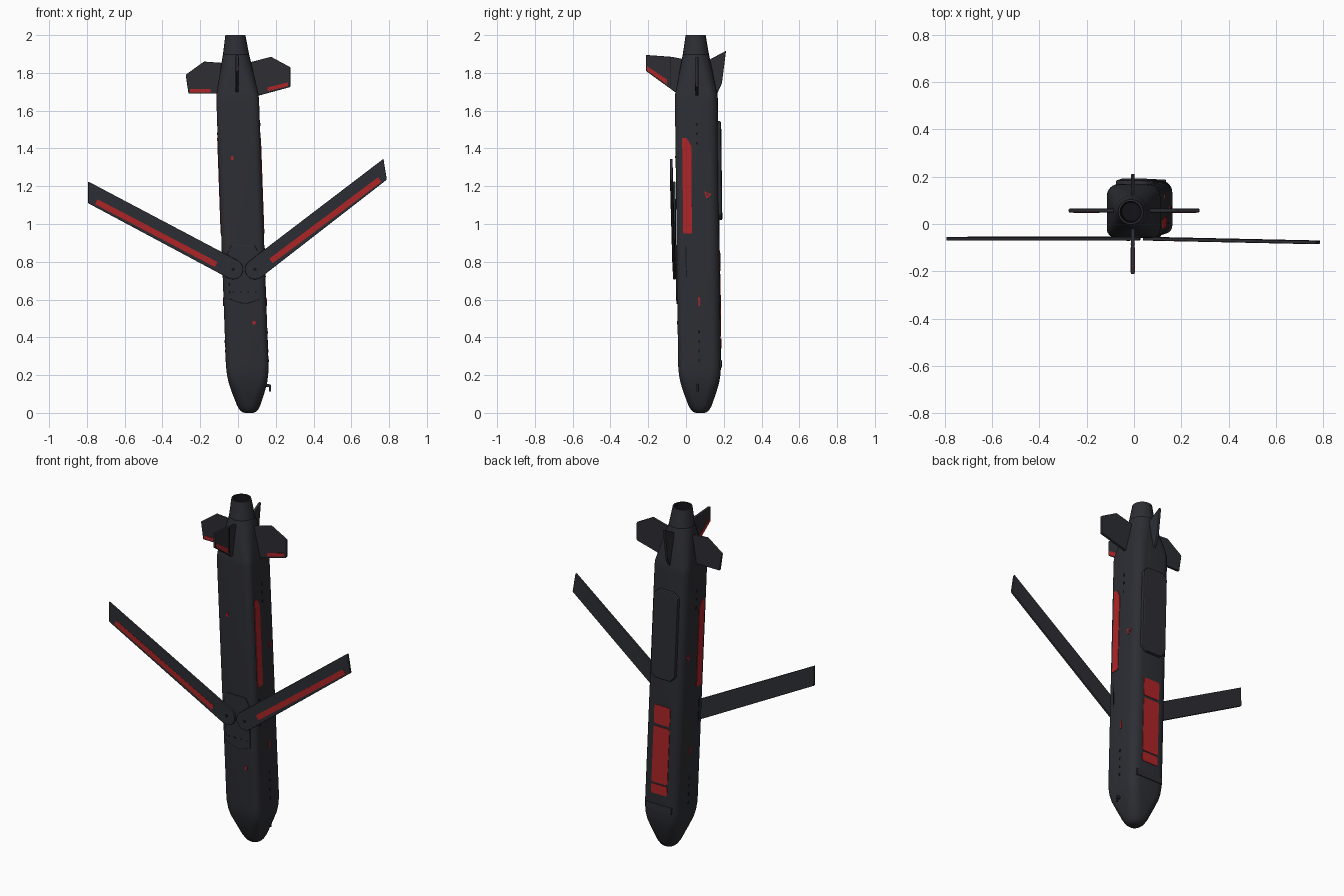
import bpy, bmesh, math

if "Cube" in bpy.data.objects:
    bpy.data.objects.remove(bpy.data.objects["Cube"])


def material(name, rgb):
    m = bpy.data.materials.new(name)
    m.diffuse_color = (*rgb, 1)
    m.use_nodes = True
    m.node_tree.nodes["Principled BSDF"].inputs["Base Color"].default_value = m.diffuse_color
    return m


GREY = material("dark_grey", (0.026, 0.027, 0.034))
RED = material("marking_red", (0.42, 0.018, 0.02))
BLACK = material("seam_black", (0.007, 0.007, 0.009))


def place(x, y, z):
    """Body space to world: the fuselage leans slightly."""
    return (x + 0.058 - 0.036 * z, y + 0.075 - 0.012 * z - 0.009 * x, z)


def finish(name, bm, mats, bevel=0):
    bmesh.ops.recalc_face_normals(bm, faces=bm.faces)
    me = bpy.data.meshes.new(name)
    bm.to_mesh(me)
    bm.free()
    for m in mats:
        me.materials.append(m)
    ob = bpy.data.objects.new(name, me)
    bpy.context.collection.objects.link(ob)
    if bevel:
        mod = ob.modifiers.new("edge", 'BEVEL')
        mod.width = bevel
        mod.segments = 2
        mod.limit_method = 'ANGLE'
    return ob


def prism(name, pts, fn, t0, t1, mat=GREY, bevel=0):
    """Extrude an outline (u, v) from t0 to t1 through the mapping fn(u, v, t)."""
    bm = bmesh.new()
    a = [bm.verts.new(fn(u, v, t0)) for u, v in pts]
    b = [bm.verts.new(fn(u, v, t1)) for u, v in pts]
    bm.faces.new(a)
    bm.faces.new(b)
    n = len(pts)
    for i in range(n):
        j = (i + 1) % n
        bm.faces.new((a[i], a[j], b[j], b[i]))
    return finish(name, bm, [mat], bevel)


def rect(u0, v0, u1, v1, c=0.0):
    """Rectangle outline with optional cut corners."""
    if not c:
        return [(u0, v0), (u1, v0), (u1, v1), (u0, v1)]
    return [(u0 + c, v0), (u1 - c, v0), (u1, v0 + c), (u1, v1 - c),
            (u1 - c, v1), (u0 + c, v1), (u0, v1 - c), (u0, v0 + c)]


# Fuselage: lofted rounded squares (z, half width, front radius, back radius)
rings = [(0, .022, .022, .022), (.004, .035, .035, .035), (.015, .048, .045, .045),
         (.04, .062, .05, .05), (.11, .087, .05, .055), (.16, .102, .042, .052),
         (.2, .109, .038, .05), (.25, .113, .035, .05), (1.66, .113, .035, .05),
         (1.69, .111, .04, .05), (1.895, .070, .07, .07), (1.9, .069, .069, .069),
         (2, .053, .053, .053), (2, .045, .045, .045), (1.92, .04, .04, .04)]
SEG = 7
bm = bmesh.new()
loops = []
for z, h, rf, rb in rings:
    loop = []
    for k, (sx, sy) in enumerate(((1, 1), (-1, 1), (-1, -1), (1, -1))):
        r = rb if sy > 0 else rf
        r = min(r, h * 0.995)
        for s in range(SEG):
            a = math.radians(90 * k + 90 * s / (SEG - 1))
            loop.append(bm.verts.new(place(sx * (h - r) + r * math.cos(a),
                                           sy * (h - r) + r * math.sin(a), z)))
    loops.append(loop)
for i in range(len(loops) - 1):
    for j in range(4 * SEG):
        k = (j + 1) % (4 * SEG)
        f = bm.faces.new((loops[i][j], loops[i][k], loops[i + 1][k], loops[i + 1][j]))
        f.material_index = 1 if i in (10, 13) else 0   # tail seam and nozzle bore
bm.faces.new(loops[0])
bm.faces.new(loops[-1]).material_index = 1
body = finish("fuselage", bm, [GREY, BLACK])
bpy.context.view_layer.objects.active = body
body.select_set(True)
bpy.ops.object.shade_smooth_by_angle(angle=math.radians(25))


# Mappings onto each side of the body
def on_back(u, v, t):
    return place(u, 0.113 + t, v)


def on_front(u, v, t):
    return place(u, -0.113 - t, v)


def on_side(s):
    return lambda u, v, t: place(s * (0.113 + t), u, v)


# Folding wings, with red stripes on the front
def wing_map(u, v, t):
    return (u, -0.062 - 0.0087 * u - 0.0165 * (v - 0.76) + t, v)


def wing(side, pivot, tips, stripe):
    mx = (tips[0][0] + tips[1][0]) / 2 - pivot[0]
    mz = (tips[0][1] + tips[1][1]) / 2 - pivot[1]
    a = math.atan2(mz, mx)
    arc = [(pivot[0] + .053 * math.cos(a + math.pi * (.5 + i / 12)),
            pivot[1] + .053 * math.sin(a + math.pi * (.5 + i / 12))) for i in range(13)]
    prism(side + "_wing", arc + tips, wing_map, -.007, .007, GREY, .003)
    (x0, z0), (x1, z1) = stripe
    n = math.hypot(x1 - x0, z1 - z0)
    ox, oz = -(z1 - z0) / n * .015, (x1 - x0) / n * .015
    prism(side + "_wing_stripe", [(x0 + ox, z0 + oz), (x0 - ox, z0 - oz),
          (x1 - ox, z1 - oz), (x1 + ox, z1 + oz)], wing_map, -.0085, -.006, RED)
    bolt = [(pivot[0] + .009 * math.cos(i * math.pi / 4),
             pivot[1] + .009 * math.sin(i * math.pi / 4)) for i in range(8)]
    prism(side + "_wing_bolt", bolt, wing_map, -.009, -.006, BLACK)


wing("left", (-.026, .76), [(-.793, 1.225), (-.793, 1.11)], ((-.75, 1.118), (-.115, .785)))
wing("right", (.09, .76), [(.788, 1.235), (.77, 1.345)], ((.175, .805), (.75, 1.235)))

# Wing mount fairing on the front, with a fastener row
prism("wing_mount", [(-.078, .6), (0, .575), (.078, .6), (.085, .84), (.06, .89),
                     (-.06, .89), (-.085, .84)], on_front, -.01, .006, GREY, .003)
for i in range(4):
    u = -.06 + .04 * i
    prism("mount_fastener", rect(u - .004, .635, u + .004, .643), on_front, .004, .0075, BLACK)

# Tail fins, drawn in world coordinates
fin_x = lambda u, v, t: (u, .057 + t, v)
fin_y = lambda u, v, t: (-.005 + t, u, v)
fins = [
    ("left_fin", [(-.06, 1.69), (-.262, 1.69), (-.277, 1.79), (-.18, 1.86), (-.04, 1.85)], fin_x),
    ("right_fin", [(.06, 1.675), (.11, 1.68), (.277, 1.725), (.277, 1.83), (.175, 1.885),
                   (.04, 1.85)], fin_x),
    ("front_fin", [(-.02, 1.69), (-.06, 1.70), (-.212, 1.81), (-.212, 1.895), (-.075, 1.885),
                   (0, 1.87)], fin_y),
    ("back_fin", [(.12, 1.69), (.165, 1.69), (.19, 1.745), (.212, 1.917), (.115, 1.865),
                  (.08, 1.85)], fin_y)]
for name, pts, fn in fins:
    prism(name, pts, fn, -.008, .008, GREY, .004)
prism("left_fin_stripe", rect(-.255, 1.697, -.145, 1.716), fin_x, -.0095, -.007, RED)
prism("right_fin_stripe", [(.155, 1.703), (.265, 1.73), (.265, 1.75), (.155, 1.722)],
      fin_x, -.0095, -.007, RED)
for t in (-.0095, .007):
    prism("front_fin_stripe", [(-.206, 1.812), (-.206, 1.835), (-.1, 1.765), (-.1, 1.738)],
          fin_y, t, t + .0025, RED)
    prism("front_fin_hinge", rect(-.086, 1.73, -.082, 1.885), fin_y, t, t + .0025, BLACK)

# Back: long raised cover, red walkway panels, nose hatch
prism("back_cover", rect(-.08, 1.02, .08, 1.545, .03), on_back, -.01, .016, GREY, .008)
for z0, z1 in ((.34, .395), (.405, .735), (.75, .86)):
    prism("back_red_panel", rect(-.052, z0, .052, z1, .008), on_back, -.002, .003, RED)
prism("nose_hatch", rect(-.085, .24, .085, .28), on_back, -.01, .004, GREY, .002)

# Sides: red strips, triangles, small marks and fasteners
for name, s in (("right", 1), ("left", -1)):
    fn = on_side(s)
    prism(name + "_red_strip", [(-.077, .95), (-.031, .95), (-.029, 1.41), (-.052, 1.455),
                                (-.077, 1.455)], fn, -.002, .003, RED)
    prism(name + "_triangle", [(.036, 1.172), (.076, 1.158), (.048, 1.135)], fn, -.002, .002, RED)
    prism(name + "_triangle_core", [(.045, 1.164), (.062, 1.157), (.051, 1.147)],
          fn, -.001, .003, GREY)
    prism(name + "_mark", rect(-.002, .565, .008, .61), fn, -.002, .003, RED)
    for i in range(7):
        z = .27 + .05 * i + (.95 if i > 3 else 0)
        prism(name + "_fastener", rect(-.004, z, .004, z + .015), fn, -.002, .002, BLACK)
    prism(name + "_wing_slot", rect(-.066, .72, -.061, .88), fn, -.002, .002, BLACK)

# Front marks
for u, z in ((-.04, 1.35), (.044, .477)):
    prism("front_mark", rect(u - .007, z - .01, u + .007, z + .01), on_front, -.002, .003, RED)

# Hooked air probe near the nose
prism("air_probe", [(.12, .138), (.163, .138), (.165, .112), (.174, .112), (.174, .148),
                    (.165, .153), (.12, .153)], lambda u, v, t: (u, .06 + t, v),
      -.005, .005, GREY, .002)
